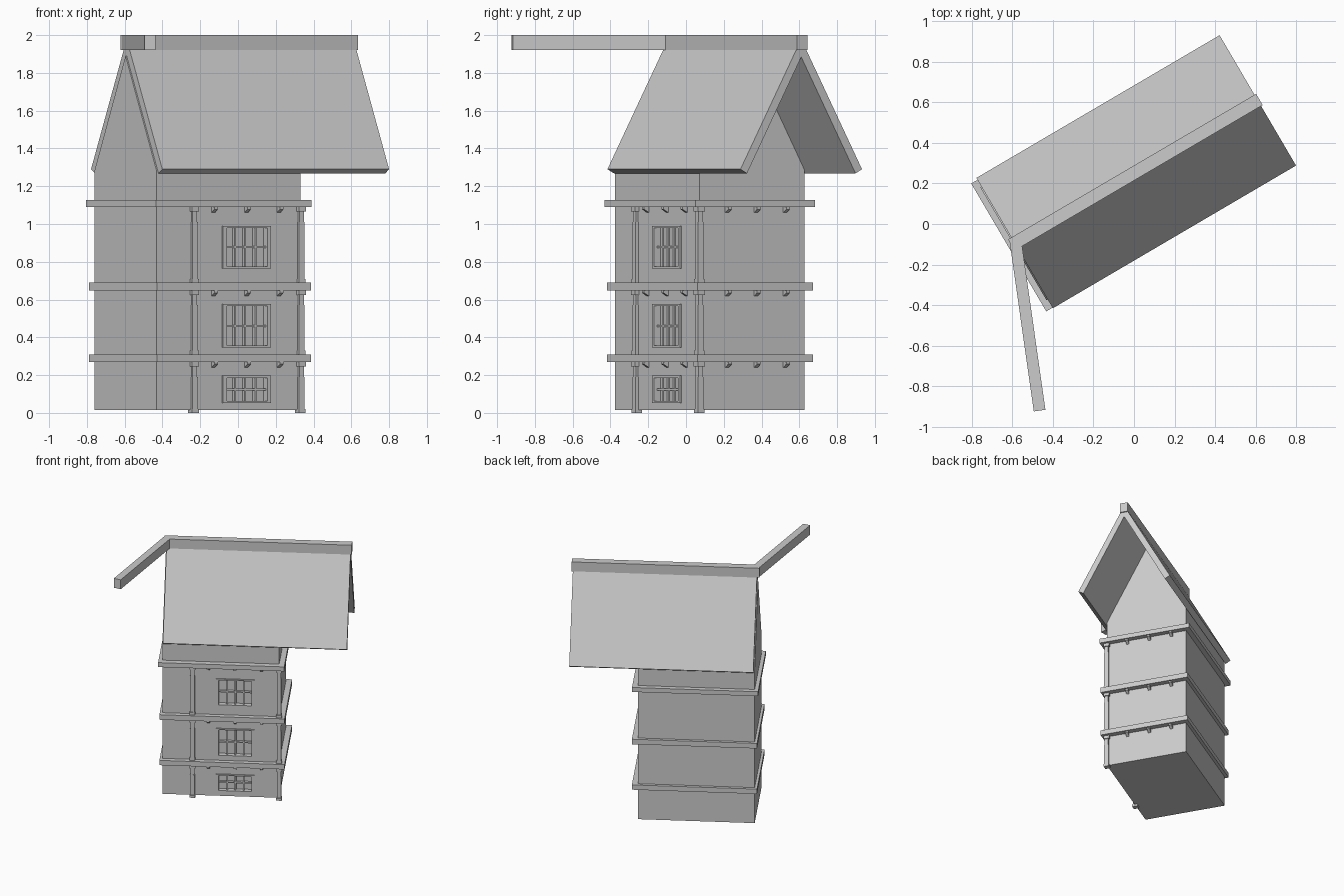
import bpy, bmesh, math
from mathutils import Matrix, Vector

cube = bpy.data.objects.get("Cube")
if cube:
    bpy.data.objects.remove(cube, do_unlink=True)

# One plain colour
GREY = (0.6, 0.6, 0.6, 1)
mat = bpy.data.materials.new("plain grey")
mat.use_nodes = True
mat.diffuse_color = GREY
mat.node_tree.nodes["Principled BSDF"].inputs["Base Color"].default_value = GREY

# The house is turned on its plot: local x runs along the ridge
TURN = Matrix.Rotation(math.radians(30.4), 4, "Z")
U0, U1, V0, V1 = -0.563, 0.32, -0.106, 0.54      # wall limits
MID = (V0 + V1) / 2
FLOORS = [(0.0, 0.27), (0.31, 0.65), (0.69, 1.09)]


def finish(name, bm, matrix=TURN):
    bmesh.ops.recalc_face_normals(bm, faces=bm.faces)
    bm.transform(matrix)
    mesh = bpy.data.meshes.new(name)
    bm.to_mesh(mesh)
    bm.free()
    mesh.materials.append(mat)
    obj = bpy.data.objects.new(name, mesh)
    bpy.context.collection.objects.link(obj)
    return obj


def add_box(bm, lo, hi):
    lo, hi = Vector(lo), Vector(hi)
    place = Matrix.Translation((lo + hi) / 2) @ Matrix.Diagonal((*(hi - lo), 1))
    bmesh.ops.create_cube(bm, size=1, matrix=place)


def add_prism(bm, points, direction):
    face = bm.faces.new([bm.verts.new(p) for p in points])
    out = bmesh.ops.extrude_face_region(bm, geom=[face])
    moved = [g for g in out["geom"] if isinstance(g, bmesh.types.BMVert)]
    bmesh.ops.translate(bm, verts=moved, vec=direction)


# Walls with gables
bm = bmesh.new()
profile = [(V0, 0.015), (V1, 0.015), (V1, 1.285), (MID, 1.89), (V0, 1.285)]
add_prism(bm, [(U0, v, z) for v, z in profile], (U1 - U0, 0, 0))
walls = finish("walls", bm)

# Window openings cut into the front wall
WINDOWS = [(0.052, 0.197), (0.345, 0.577), (0.765, 0.99)]
WL, WR, RIM, DEPTH = -0.159, 0.135, 0.022, 0.03
bm = bmesh.new()
for lo, hi in WINDOWS:
    add_box(bm, (WL + RIM, V0 - 0.1, lo + RIM / 2), (WR - RIM, V0 + DEPTH, hi - RIM / 2))
cutter = finish("window_cutter", bm)
cutter.hide_render = True
cut = walls.modifiers.new("openings", "BOOLEAN")
cut.object = cutter
cut.solver = "EXACT"
bpy.context.view_layer.objects.active = walls
bpy.ops.object.modifier_apply(modifier=cut.name)
bpy.data.objects.remove(cutter, do_unlink=True)

# Window frames and glazing bars
for i, (lo, hi) in enumerate(WINDOWS):
    bm = bmesh.new()
    front, back = V0 - 0.01, V0 + 0.005
    for a, b in ((WL, WL + RIM), (WR - RIM, WR)):
        add_box(bm, (a, front, lo), (b, back, hi))
    for a, b in ((lo, lo + RIM / 2), (hi - RIM / 2, hi)):
        add_box(bm, (WL + RIM, front, a), (WR - RIM, back, b))
    finish(f"window_frame_{i + 1}", bm)
    bm = bmesh.new()
    y0, y1 = V0 + 0.008, V0 + DEPTH
    inner = WR - WL - 2 * RIM
    for k in (1, 2, 3):
        u = WL + RIM + inner * k / 4
        add_box(bm, (u - 0.005, y0, lo + 0.01), (u + 0.005, y1, hi - 0.01))
    z = (lo + hi) / 2
    add_box(bm, (WL + RIM, y0, z - 0.005), (WR - RIM, y1, z + 0.005))
    finish(f"glazing_bars_{i + 1}", bm)

# Floor bands: overhang at left end, front, right end, back
LOW, HIGH = (0.02, 0.038, 0.044, 0.025), (0.029, 0.047, 0.042, 0.039)
BANDS = [(0.27, 0.31, LOW), (0.648, 0.69, LOW), (1.09, 1.127, HIGH)]
for i, (lo, hi, (a, b, c, d)) in enumerate(BANDS):
    bm = bmesh.new()
    add_box(bm, (U0 - a, V0 - b, lo), (U1 + c, V1 + d, hi))
    finish(f"floor_band_{i + 1}", bm)

# Posts with base, shaft, neck and capital on each floor
for i, (lo, hi) in enumerate(FLOORS):
    for side, u in (("middle", -0.335), ("corner", U1)):
        bm = bmesh.new()
        for half, a, b in ((0.021, lo, lo + 0.02), (0.017, lo + 0.02, hi - 0.08),
                           (0.014, hi - 0.08, hi - 0.025), (0.022, hi - 0.025, hi)):
            add_box(bm, (u - half, V0 - half, a), (u + half, V0 + half, b))
        finish(f"{side}_post_{i + 1}", bm)

# Small wedge brackets under the bands
for i, (lo, hi, _) in enumerate(BANDS):
    bm = bmesh.new()
    w, out, drop = 0.011, 0.032, 0.03
    wedge = [(0, 0), (out, 0), (out, -drop * 0.4), (0, -drop)]
    for u in (-0.215, -0.012, 0.187):
        add_prism(bm, [(u - w, V0 - p, lo + q) for p, q in wedge], (2 * w, 0, 0))
    for v in (0.064, 0.241, 0.42):
        add_prism(bm, [(U1 + p, v - w, lo + q) for p, q in wedge], (0, 2 * w, 0))
    finish(f"brackets_{i + 1}", bm)

# Roof: one chevron profile, long overhang at the right end
half = [(0.373, 1.29), (0.333, 1.268)]
left = [(MID - h, z) for h, z in half]
right = [(MID + h, z) for h, z in reversed(half)]
chevron = left + [(MID, 1.884)] + right + [(MID, 1.979)]
bm = bmesh.new()
add_prism(bm, [(-0.556, v, z) for v, z in chevron], (1.392, 0, 0))
finish("roof", bm)

# Ridge beam
bm = bmesh.new()
add_box(bm, (-0.575, MID - 0.032, 1.922), (0.845, MID + 0.032, 2.0))
finish("ridge_beam", bm)

# Beam reaching out from the ridge end
start, end = Vector((-0.585, -0.085, 0)), Vector((-0.466, -0.921, 0))
span = end - start
bm = bmesh.new()
add_box(bm, (0, -0.029, 1.922), (span.length, 0.029, 2.0))
finish("outreach_beam", bm,
       Matrix.Translation(start) @ Matrix.Rotation(math.atan2(span.y, span.x), 4, "Z"))
